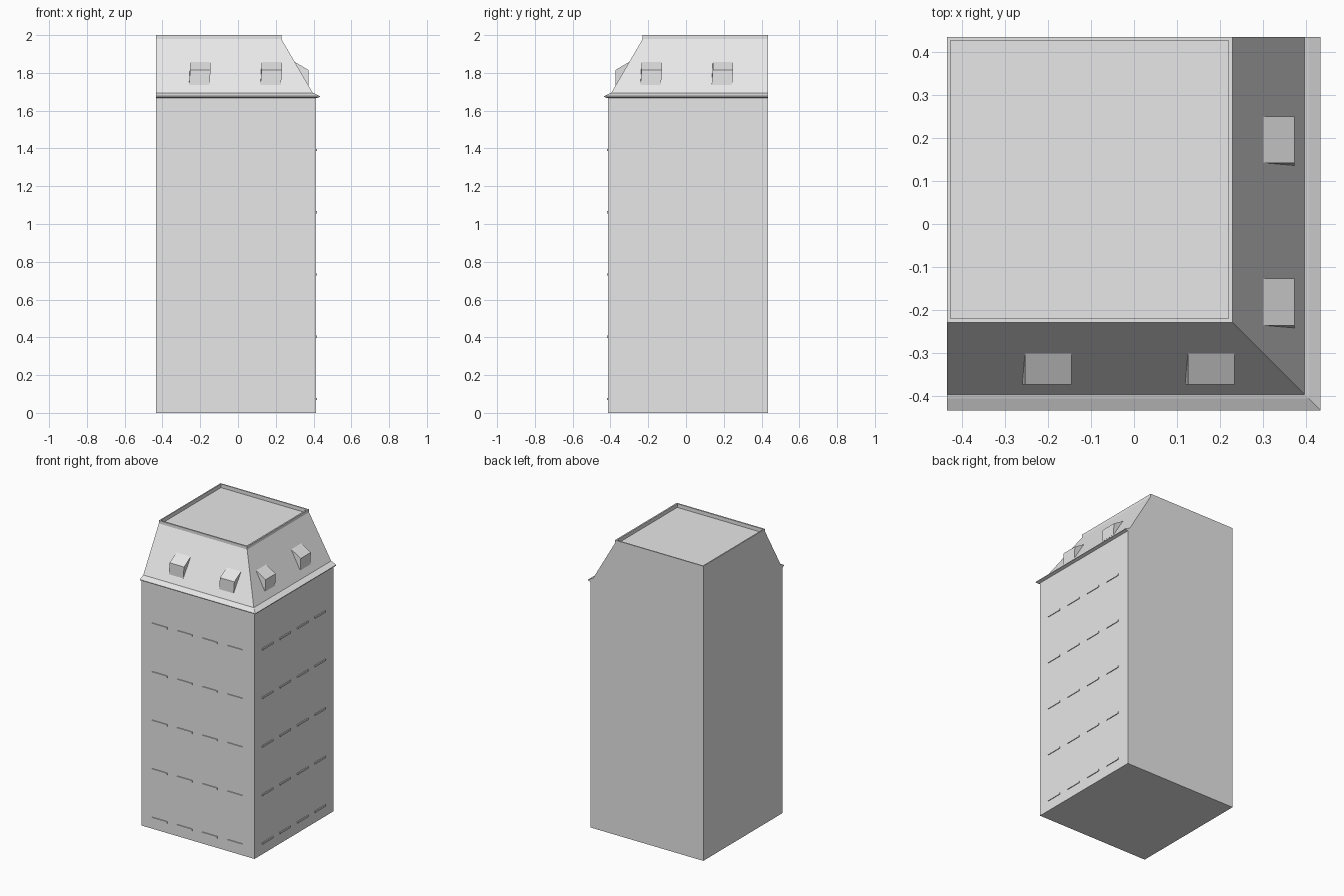
import bpy, bmesh
from mathutils import Vector

if "Cube" in bpy.data.objects:
    bpy.data.objects.remove(bpy.data.objects["Cube"])

B = 0.434          # plain back (+y) and left (-x) walls
WALL = 0.414       # decorated front (-y) and right (+x) walls

grey = bpy.data.materials.new("pale grey stone")
grey.diffuse_color = (0.8, 0.8, 0.8, 1)
grey.use_nodes = True
grey.node_tree.nodes["Principled BSDF"].inputs["Base Color"].default_value = grey.diffuse_color


def finish(name, bm):
    bmesh.ops.recalc_face_normals(bm, faces=bm.faces)
    me = bpy.data.meshes.new(name)
    bm.to_mesh(me)
    bm.free()
    me.materials.append(grey)
    ob = bpy.data.objects.new(name, me)
    bpy.context.collection.objects.link(ob)
    return ob


def loft(name, profile, bottom=False, top=False):
    """Square rings (d = front/right distance, b = back/left distance, z) joined by quads."""
    bm = bmesh.new()
    rings = [[bm.verts.new(p) for p in ((-b, -d, z), (d, -d, z), (d, b, z), (-b, b, z))]
             for d, b, z in profile]
    for r, s in zip(rings, rings[1:]):
        for i in range(4):
            j = (i + 1) % 4
            bm.faces.new((r[i], r[j], s[j], s[i]))
    if bottom:
        bm.faces.new(rings[0][::-1])
    if top:
        bm.faces.new(rings[-1])
    me_normals_ok = bottom or top
    me_normals_ok and bm.normal_update()
    me = bpy.data.meshes.new(name)
    bm.to_mesh(me)
    bm.free()
    me.materials.append(grey)
    bpy.context.collection.objects.link(bpy.data.objects.new(name, me))


# Main shell: walls, cornice, steep roof, parapet with sunken flat roof
loft("walls", [(WALL, B, 0), (WALL, B, 1.666)], bottom=True)
loft("cornice", [(WALL, B, 1.666), (0.433, B, 1.672), (0.433, B, 1.677),
                 (0.405, B, 1.691), (0.396, B, 1.694)])
loft("mansard_roof", [(0.396, B, 1.694), (0.229, B, 1.98)])
loft("parapet_and_flat_roof", [(0.229, B, 1.98), (0.229, B, 2.0), (0.219, B - 0.008, 2.0),
                               (0.219, B - 0.008, 1.975)], top=True)


# Facade placement: u along the wall, d outward, z up
def on_front(u, d, z):
    return Vector((u, -d, z))


def on_right(u, d, z):
    return Vector((d, u, z))


def prism(name, place, section, u0, u1):
    """Extrude a (d, z, skew) section along the wall from u0 to u1."""
    bm = bmesh.new()
    ends = [[bm.verts.new(place(u + k, d, z)) for d, z, k in section] for u in (u0, u1)]
    n = len(section)
    for i in range(n):
        j = (i + 1) % n
        bm.faces.new((ends[0][i], ends[0][j], ends[1][j], ends[1][i]))
    bm.faces.new(ends[0])
    bm.faces.new(ends[1])
    finish(name, bm)


# Dormer: sloping lid, upright front, slightly skewed foot, back buried in the roof
dormer = [(0.294, 1.862, 0), (0.372, 1.816, 0), (0.372, 1.737, -0.006), (0.28, 1.80, -0.004)]

for side, place, mid, dormers in (("front", on_front, -0.0135, (-0.199, 0.179)),
                                  ("right", on_right, 0.0065, (-0.181, 0.196))):
    for c in dormers:
        prism(side + "_dormer", place, dormer, c - 0.054, c + 0.054)
    # Window sills: five storeys of four
    for row in range(5):
        z = 0.074 + 0.3295 * row
        sill = [(WALL - 0.004, z - 0.006, 0), (WALL + 0.005, z - 0.006, 0),
                (WALL + 0.005, z + 0.005, 0), (WALL - 0.004, z + 0.006, 0)]
        for col in range(4):
            u = mid + (col - 1.5) * 0.188
            prism(side + "_window_sill", place, sill, u - 0.057, u + 0.057)
